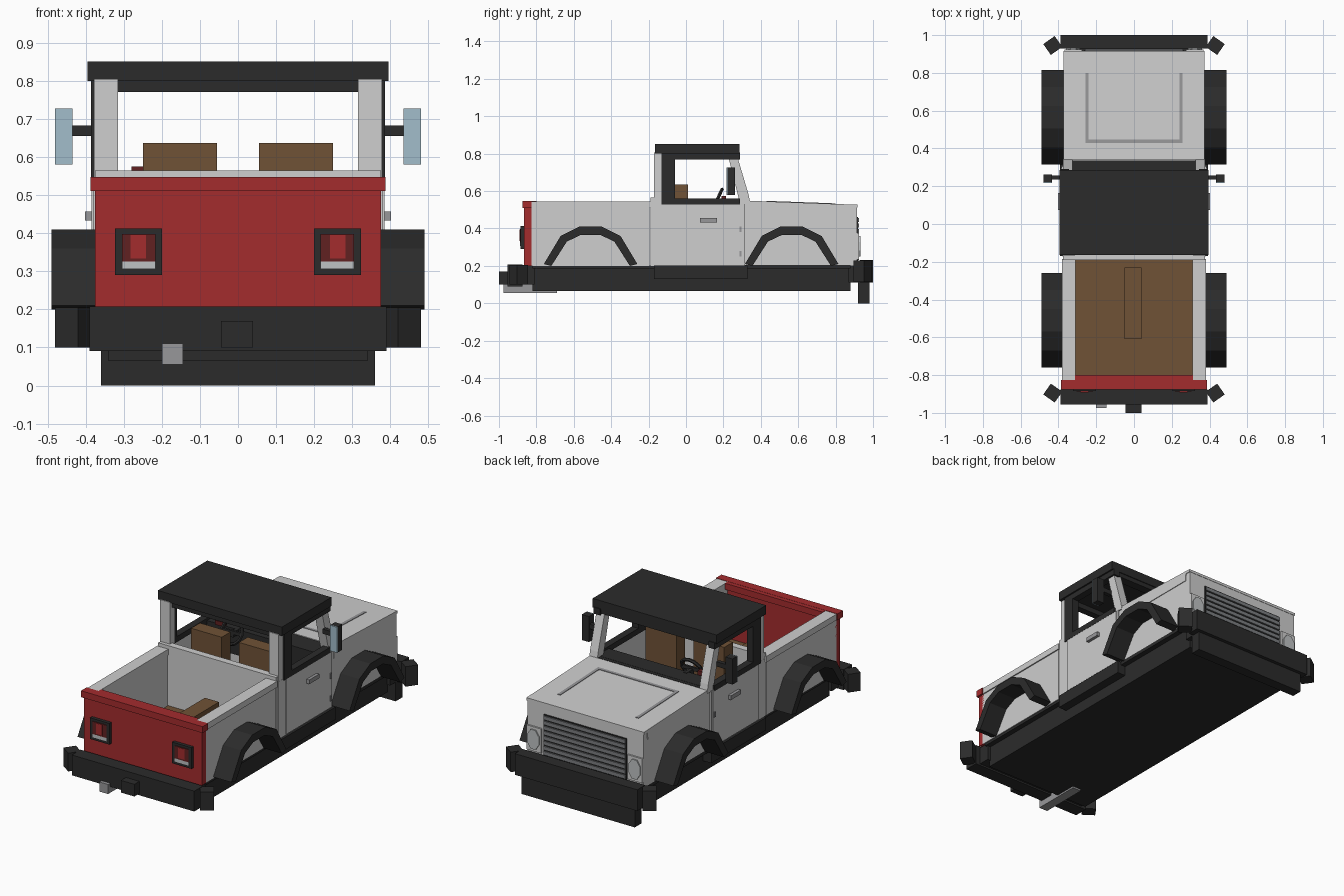
import bpy, bmesh, math
from mathutils import Matrix

cube = bpy.data.objects.get("Cube")
if cube:
    bpy.data.objects.remove(cube, do_unlink=True)


def material(name, r, g, b):
    m = bpy.data.materials.new(name)
    m.use_nodes = True
    m.diffuse_color = (r, g, b, 1)
    node = next(n for n in m.node_tree.nodes if n.type == 'BSDF_PRINCIPLED')
    node.inputs["Base Color"].default_value = (r, g, b, 1)
    node.inputs["Roughness"].default_value = 0.7
    return m


WHITE = material("pale grey paint", .62, .62, .62)
BLACK = material("black plastic", .024, .024, .024)
RED = material("red paint", .37, .025, .027)
BROWN = material("brown leather", .16, .085, .037)
GREY = material("mid grey metal", .31, .31, .32)
SLAT = material("grille grey", .2, .21, .22)
BLUE = material("mirror glass", .36, .51, .6)
LAMP = material("dark red lamp", .12, .015, .015)
LENS = material("lamp lens", .52, .54, .55)


def add(name, bm, mat):
    bmesh.ops.recalc_face_normals(bm, faces=bm.faces)
    me = bpy.data.meshes.new(name)
    bm.to_mesh(me)
    bm.free()
    me.materials.append(mat)
    ob = bpy.data.objects.new(name, me)
    bpy.context.scene.collection.objects.link(ob)
    return ob


def box(name, x, y, z, mat, turn=0):
    """Box from (low, high) ranges, optionally turned about its upright axis."""
    bm = bmesh.new()
    bmesh.ops.create_cube(bm, size=1)
    mid = [(a + b) / 2 for a, b in (x, y, z)]
    size = [abs(b - a) for a, b in (x, y, z)]
    bm.transform(Matrix.Translation(mid) @ Matrix.Rotation(turn, 4, 'Z')
                 @ Matrix.Diagonal((*size, 1)))
    return add(name, bm, mat)


def prism(name, pts, x, mat):
    """Side profile of (y, z) points carried across the x range."""
    bm = bmesh.new()
    face = bm.faces.new([bm.verts.new((x[0], y, z)) for y, z in pts])
    ext = bmesh.ops.extrude_face_region(bm, geom=[face])
    verts = [v for v in ext["geom"] if isinstance(v, bmesh.types.BMVert)]
    bmesh.ops.translate(bm, verts=verts, vec=(x[1] - x[0], 0, 0))
    return add(name, bm, mat)


def sx(s, a, b):
    return tuple(sorted((s * a, s * b)))


SIDES = (("left", 1), ("right", -1))

# Underside
box("chassis", (-.34, .34), (-.82, .88), (.065, .197), BLACK)
box("body_underplate", (-.37, .37), (-.82, .88), (.185, .205), BLACK)
box("exhaust", (-.2, -.145), (-.975, -.69), (.055, .11), GREY)
box("tow_hitch", (-.045, .04), (-1, -.95), (.1, .17), BLACK)
box("front_skid", (-.36, .36), (.92, .98), (0, .12), BLACK)

# Bumpers
box("rear_bumper", (-.39, .39), (-.955, -.875), (.09, .207), BLACK)
box("rear_bumper_mount", (-.36, .36), (-.88, -.81), (.1, .2), BLACK)
box("front_bumper", (-.39, .39), (.93, 1), (.11, .232), BLACK)
box("front_bumper_mount", (-.36, .36), (.87, .935), (.11, .2), BLACK)

# Cargo bed
box("bed_floor", (-.32, .32), (-.84, -.18), (.2, .22), BROWN)
box("bed_hump", (-.05, .04), (-.61, -.23), (.22, .35), BROWN)
box("cab_rear_wall", (-.375, .375), (-.19, -.15), (.2, .565), WHITE)
box("tailgate", (-.375, .375), (-.865, -.825), (.2, .515), RED)
box("tailgate_cap", (-.387, .387), (-.875, -.825), (.51, .547), RED)
box("tailgate_cap_inner", (-.312, .312), (-.83, -.8), (.51, .546), RED)

# Bonnet and nose
prism("nose", [(.31, .2), (.915, .2), (.915, .523), (.34, .54), (.31, .54)],
      (-.37, .37), WHITE)
prism("bonnet_lid", [(.34, .47), (.88, .47), (.885, .512), (.917, .512),
                     (.917, .527), (.34, .548)], (-.374, .374), WHITE)
box("cowl_strip", (-.36, .36), (.295, .335), (.53, .547), BLACK)


def bonnet_z(y):
    return .548 - (y - .34) * .0364


for name, s in SIDES:
    prism("bonnet_crease_" + name,
          [(.43, bonnet_z(.43) - .003), (.8, bonnet_z(.8) - .003),
           (.8, bonnet_z(.8) + .003), (.43, bonnet_z(.43) + .003)],
          sx(s, .24, .258), GREY)
prism("bonnet_crease_rear",
      [(.43, bonnet_z(.43) - .003), (.448, bonnet_z(.448) - .003),
       (.448, bonnet_z(.448) + .003), (.43, bonnet_z(.43) + .003)],
      (-.25, .25), GREY)

# Grille
box("grille_back", (-.265, .265), (.91, .919), (.225, .462), BLACK)
for i in range(8):
    z = .231 + i * .029
    box(f"grille_slat_{i + 1}", (-.26, .26), (.915, .926), (z, z + .021), SLAT)

# Cab shell
box("cab_floor", (-.36, .36), (-.16, .32), (.2, .22), BLACK)
box("dashboard", (-.35, .35), (.21, .315), (.4, .548), BLACK)
box("roof", (-.395, .395), (-.165, .285), (.8, .851), BLACK)
box("roof_lining_rear", (-.36, .36), (-.15, -.11), (.77, .805), BLACK)
box("roof_lining_front", (-.36, .36), (.23, .28), (.775, .805), BLACK)

# Parts on both sides
arch = [(-.25, .21), (-.16, .36), (-.06, .41), (.06, .41), (.16, .36), (.25, .21),
        (.21, .2), (.127, .33), (.053, .365), (-.053, .365), (-.127, .33), (-.21, .2)]
for name, s in SIDES:
    for end, centre in (("rear", -.51), ("front", .565)):
        prism(f"{end}_fender_flare_{name}", [(y + centre, z) for y, z in arch],
              sx(s, .365, .49), BLACK)
    box("rear_bumper_end_" + name, sx(s, .393, .467), (-.93, -.86), (.1, .205),
        BLACK, -s * math.radians(-35))
    box("front_bumper_end_" + name, sx(s, .393, .467), (.91, .98), (.115, .23),
        BLACK, -s * math.radians(35))
    box("side_step_" + name, sx(s, .33, .392), (-.17, .33), (.13, .203), BLACK)

    box("bed_wall_" + name, sx(s, .312, .375), (-.835, -.195), (.2, .515), WHITE)
    box("bed_rail_" + name, sx(s, .311, .382), (-.826, -.185), (.51, .545), WHITE)
    box("bed_seam_" + name, sx(s, .33, .37), (-.2, -.17), (.2, .53), GREY)

    box("cab_side_" + name, sx(s, .35, .379), (-.172, .315), (.2, .535), WHITE)
    box("door_" + name, sx(s, .36, .385), (-.11, .305), (.21, .53), WHITE)
    box("door_handle_" + name, sx(s, .38, .402), (.075, .165), (.433, .457), GREY)
    for i, z in enumerate((.25, .38)):
        box(f"door_hinge_{i + 1}_{name}", sx(s, .38, .39), (.285, .298),
            (z, z + .03), GREY)
    box("rear_pillar_" + name, sx(s, .315, .378), (-.17, -.125), (.53, .805), WHITE)
    box("window_frame_rear_" + name, sx(s, .345, .386), (-.13, -.06), (.53, .805), BLACK)
    box("window_sill_" + name, sx(s, .345, .386), (-.13, .29), (.528, .56), BLACK)
    box("window_header_" + name, sx(s, .345, .386), (-.13, .29), (.768, .805), BLACK)
    prism("windscreen_pillar_" + name,
          [(.29, .53), (.345, .53), (.335, .58), (.27, .8), (.222, .8)],
          sx(s, .325, .376), WHITE)

    # Wing mirrors
    box("mirror_arm_" + name, sx(s, .375, .45), (.235, .258), (.655, .682), BLACK)
    box("mirror_" + name, sx(s, .434, .48), (.222, .262), (.58, .727), BLACK)
    box("mirror_glass_" + name, sx(s, .434, .48), (.216, .222), (.58, .727), BLUE)

    # Lamps
    box("tail_lamp_frame_" + name, sx(s, .2, .323), (-.884, -.86), (.29, .412), BLACK)
    box("tail_lamp_" + name, sx(s, .217, .305), (-.888, -.882), (.325, .398), LAMP)
    box("tail_lamp_bulb_" + name, (s * .262 - .02, s * .262 + .02),
        (-.891, -.886), (.334, .395), RED)
    box("reversing_lamp_" + name, sx(s, .217, .305), (-.888, -.882), (.306, .325), LENS)
    box("headlamp_frame_" + name, sx(s, .275, .369), (.91, .925), (.235, .375), WHITE)
    bm = bmesh.new()
    bmesh.ops.create_cone(bm, cap_ends=True, segments=8, radius1=.5, radius2=.5, depth=1)
    bm.transform(Matrix.Translation((s * .322, .925, .305))
                 @ Matrix.Diagonal((.08, .014, .12, 1))
                 @ Matrix.Rotation(math.pi / 2, 4, 'X')
                 @ Matrix.Rotation(math.pi / 8, 4, 'Z'))
    add("headlamp_" + name, bm, LENS)

    # Seats
    box("seat_base_" + name, sx(s, .055, .25), (-.07, .13), (.22, .36), BROWN)
    box("seat_back_" + name, sx(s, .055, .25), (-.07, .01), (.3, .636), BROWN)

# Controls
bpy.ops.mesh.primitive_torus_add(major_radius=.065, minor_radius=.01, major_segments=12,
                                 minor_segments=6, location=(-.155, .165, .55),
                                 rotation=(math.radians(65), 0, 0))
wheel = bpy.context.object
wheel.name = "steering_wheel"
wheel.data.materials.append(BLACK)
box("steering_spoke", (-.215, -.095), (.16, .172), (.54, .56), BLACK)
box("steering_column", (-.165, -.145), (.165, .23), (.52, .55), BLACK)
box("gear_lever", (-.01, .01), (.12, .14), (.22, .48), BLACK)
box("indicator_stalk", (-.28, -.225), (.19, .215), (.55, .575), LAMP)
